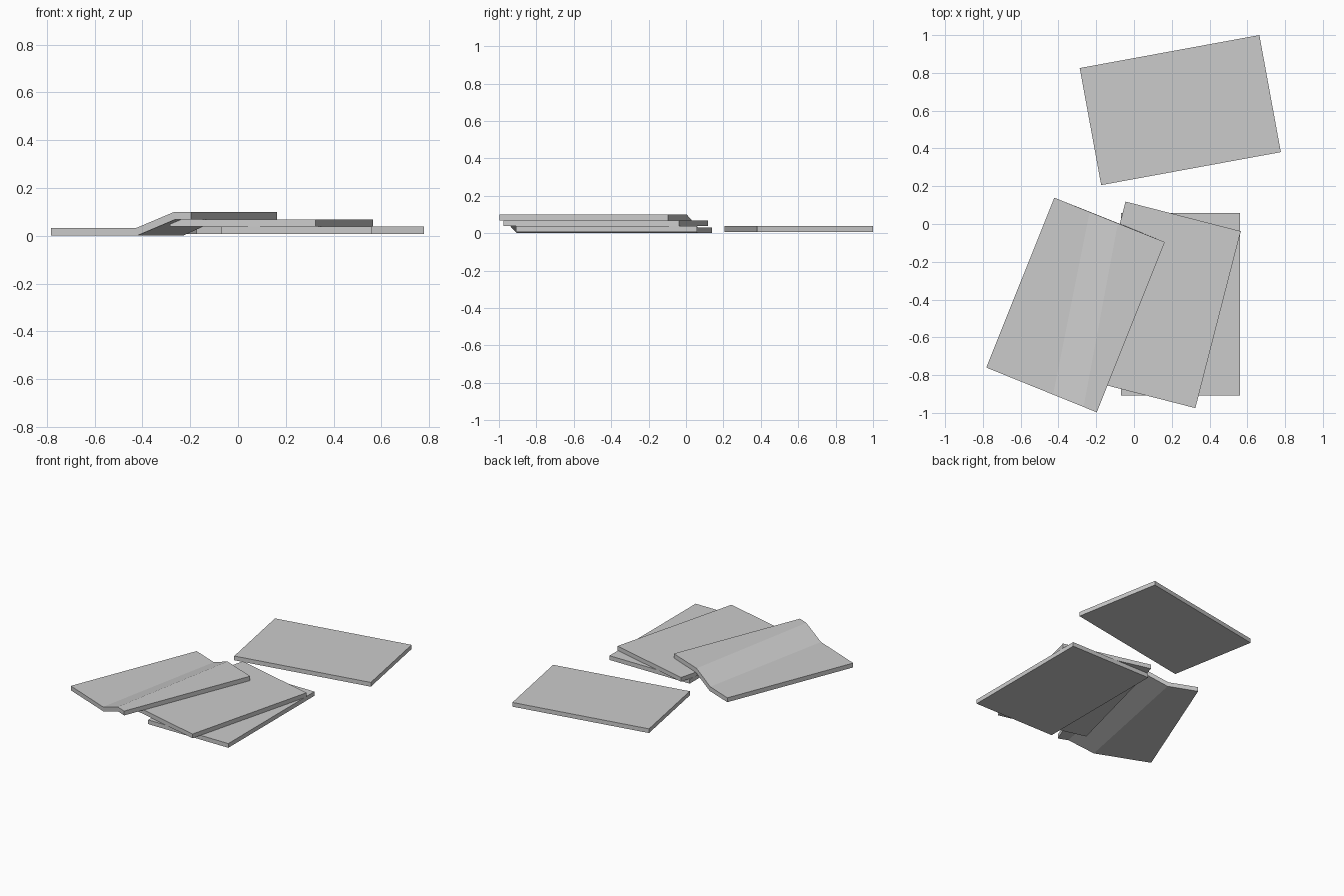
import bpy, bmesh
from math import radians

if "Cube" in bpy.data.objects:
    bpy.data.objects.remove(bpy.data.objects["Cube"])

WIDTH, LENGTH, THICK = 0.63, 0.967, 0.03


def flat_sheet(name, x, y, z_bottom, angle):
    """Flat rectangular sheet, long side along local y."""
    bm = bmesh.new()
    bmesh.ops.create_cube(bm, size=1)
    bmesh.ops.scale(bm, vec=(WIDTH, LENGTH, THICK), verts=bm.verts)
    mesh = bpy.data.meshes.new(name)
    bm.to_mesh(mesh)
    bm.free()
    obj = bpy.data.objects.new(name, mesh)
    obj.location = (x, y, z_bottom + THICK / 2)
    obj.rotation_euler.z = radians(angle)
    bpy.context.collection.objects.link(obj)
    return obj


def bent_sheet(name, front, back, front_folds, back_folds, heights):
    """Sheet with two folds; front and back are the end points of its short edges."""
    bm = bmesh.new()
    rows = []
    for (a, b), folds in ((front, front_folds), (back, back_folds)):
        rows.append([bm.verts.new((a[0] + (b[0] - a[0]) * t,
                                   a[1] + (b[1] - a[1]) * t, z))
                     for t, z in zip((0, *folds, 1), heights)])
    f, k = rows
    for i in range(3):
        bm.faces.new((f[i], f[i + 1], k[i + 1], k[i]))
    mesh = bpy.data.meshes.new(name)
    bm.to_mesh(mesh)
    bm.free()
    obj = bpy.data.objects.new(name, mesh)
    bpy.context.collection.objects.link(obj)
    # thickness grows downward from the top surface
    solid = obj.modifiers.new("thickness", 'SOLIDIFY')
    solid.thickness = THICK + 0.001
    solid.offset = -1
    solid.use_even_offset = True
    return obj


# Lone sheet at the back, and the two lower sheets of the pile
flat_sheet("separate_sheet", 0.245, 0.603, 0.008, 100.4)
flat_sheet("bottom_sheet", 0.245, -0.425, 0.008, 0)
flat_sheet("middle_sheet", 0.14, -0.428, 0.038, -14.4)

# Top sheet, draped over the pile's edge down to the ground
bent_sheet("draped_sheet",
           front=((-0.782, -0.76), (-0.197, -0.997)),
           back=((-0.422, 0.139), (0.163, -0.096)),
           front_folds=(0.605, 0.88), back_folds=(0.32, 0.575),
           heights=(0.032, 0.032, 0.1, 0.1))
